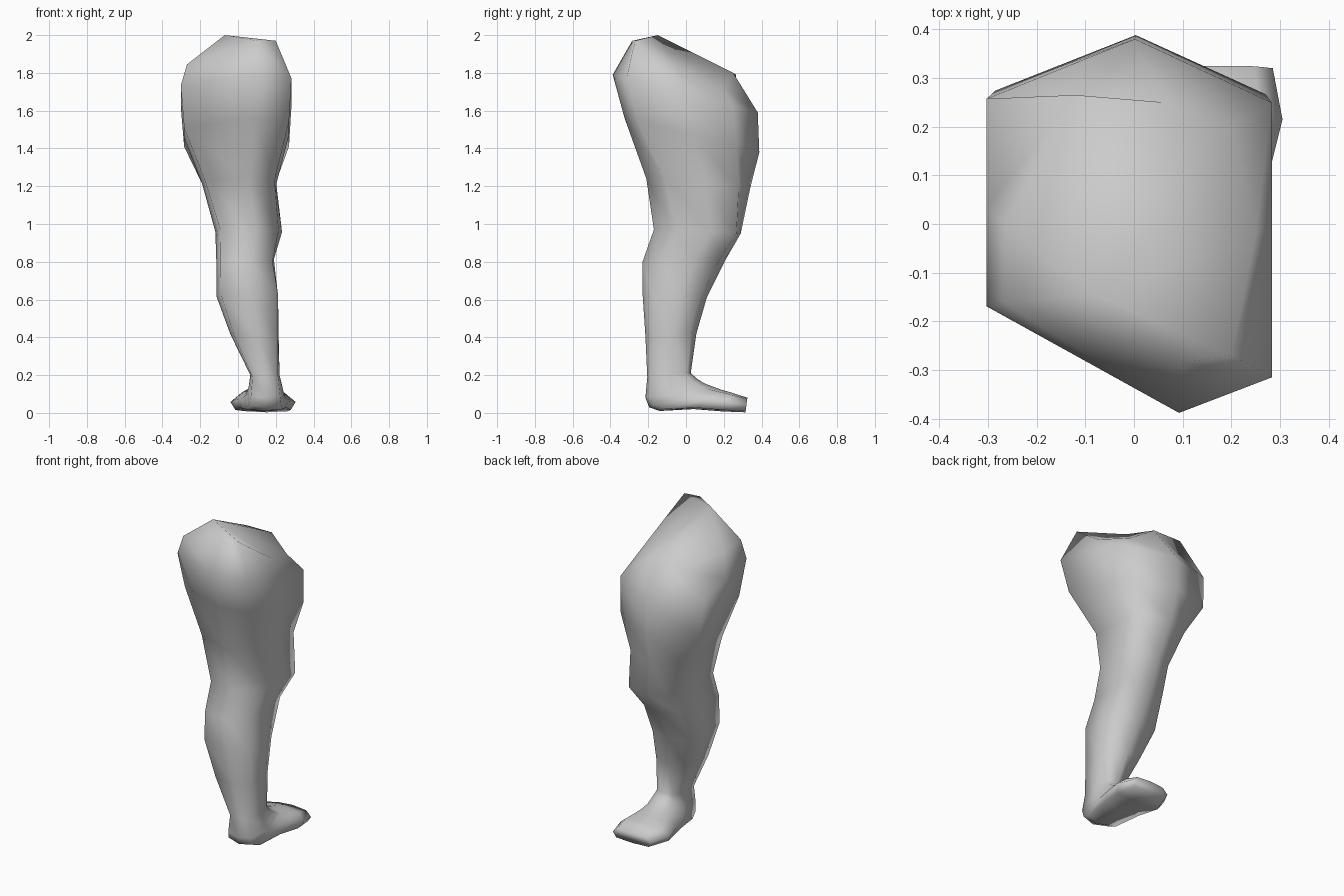
import bpy, bmesh

# Cross-sections in a -1..1 square, running from the right side towards the back
THIGH = [(1, 0), (1, .66), (.04, 1), (-1, .68), (-1, .1), (-1, -.43), (.35, -1), (1, -.81)]
KNEE = [(1, .3), (.88, .9), (0, 1), (-.6, .8), (-1, .1), (-.85, -.85), (.2, -1), (.9, -.45)]
CALF = [(1, .2), (.8, .8), (0, 1), (-.85, .8), (-1, .1), (-.85, -.85), (.2, -1), (1, -.7)]
FOOT = [(1, 0), (.72, .8), (0, 1), (-.72, .8), (-1, 0), (-.85, -.85), (0, -1), (.85, -.85)]
SIDES = len(THIGH)

# Rounded, sloping hip rim and its peak
RIM = [(.25, -.02, 1.79), (.2, .2, 1.72), (.06, .25, 1.80), (-.12, .265, 1.79),
       (-.265, 0, 1.82), (-.27, -.16, 1.845), (.1, -.285, 1.97), (.2, -.27, 1.97)]
PEAK = (-.07, -.15, 2.0)

# Tilted rings from hip to toes: two sections and their blend,
# left x, right x, front/heel y, z, back/instep y, z
RINGS = [
    (THIGH, KNEE, 0, -0.303, 0.283, -0.388, 1.79, 0.38, 1.59),
    (THIGH, KNEE, 0, -0.285, 0.27, -0.325, 1.56, 0.388, 1.38),
    (THIGH, KNEE, .5, -0.19, 0.203, -0.21, 1.24, 0.34, 1.19),
    (THIGH, KNEE, 1, -0.12, 0.233, -0.17, 0.97, 0.29, 0.95),
    (KNEE, CALF, .5, -0.115, 0.19, -0.23, 0.80, 0.215, 0.82),
    (KNEE, CALF, 1, -0.115, 0.212, -0.23, 0.63, 0.11, 0.61),
    (CALF, FOOT, .2, -0.04, 0.215, -0.215, 0.41, 0.055, 0.42),
    (CALF, FOOT, .7, 0.065, 0.22, -0.205, 0.19, 0.025, 0.21),
    (CALF, FOOT, 1, 0.055, 0.237, -0.215, 0.08, 0.06, 0.18),
    (CALF, FOOT, 1, 0.04, 0.245, -0.195, 0.03, 0.10, 0.155),
    (CALF, FOOT, 1, 0.02, 0.255, -0.14, 0.01, 0.14, 0.14),
    (CALF, FOOT, 1, -0.015, 0.28, 0.04, 0.02, 0.19, 0.122),
    (CALF, FOOT, 1, -0.04, 0.305, 0.19, 0.008, 0.24, 0.108),
    (CALF, FOOT, 1, 0.02, 0.285, 0.315, 0.003, 0.325, 0.08),
]


def ring_points(sec_a, sec_b, blend, x0, x1, ya, za, yb, zb):
    for (ca, sa), (cb, sb) in zip(sec_a, sec_b):
        c = ca + (cb - ca) * blend
        t = (1 + sa + (sb - sa) * blend) / 2
        yield ((x0 + x1) / 2 + c * (x1 - x0) / 2, ya + (yb - ya) * t, za + (zb - za) * t)


# Leg and foot: one continuous skin
bm = bmesh.new()
loops = [[bm.verts.new(p) for p in RIM]]
loops += [[bm.verts.new(p) for p in ring_points(*r)] for r in RINGS]
for upper, lower in zip(loops, loops[1:]):
    for i in range(SIDES):
        j = (i + 1) % SIDES
        bm.faces.new((upper[i], lower[i], lower[j], upper[j]))

# Hip cap and toe end
peak = bm.verts.new(PEAK)
for i in range(SIDES):
    bm.faces.new((peak, loops[0][i], loops[0][(i + 1) % SIDES]))
bm.faces.new(loops[-1])
bmesh.ops.recalc_face_normals(bm, faces=bm.faces)
for f in bm.faces:
    f.smooth = True

mesh = bpy.data.meshes.new("leg")
bm.to_mesh(mesh)
bm.free()
leg = bpy.data.objects.new("leg", mesh)
bpy.context.collection.objects.link(leg)
